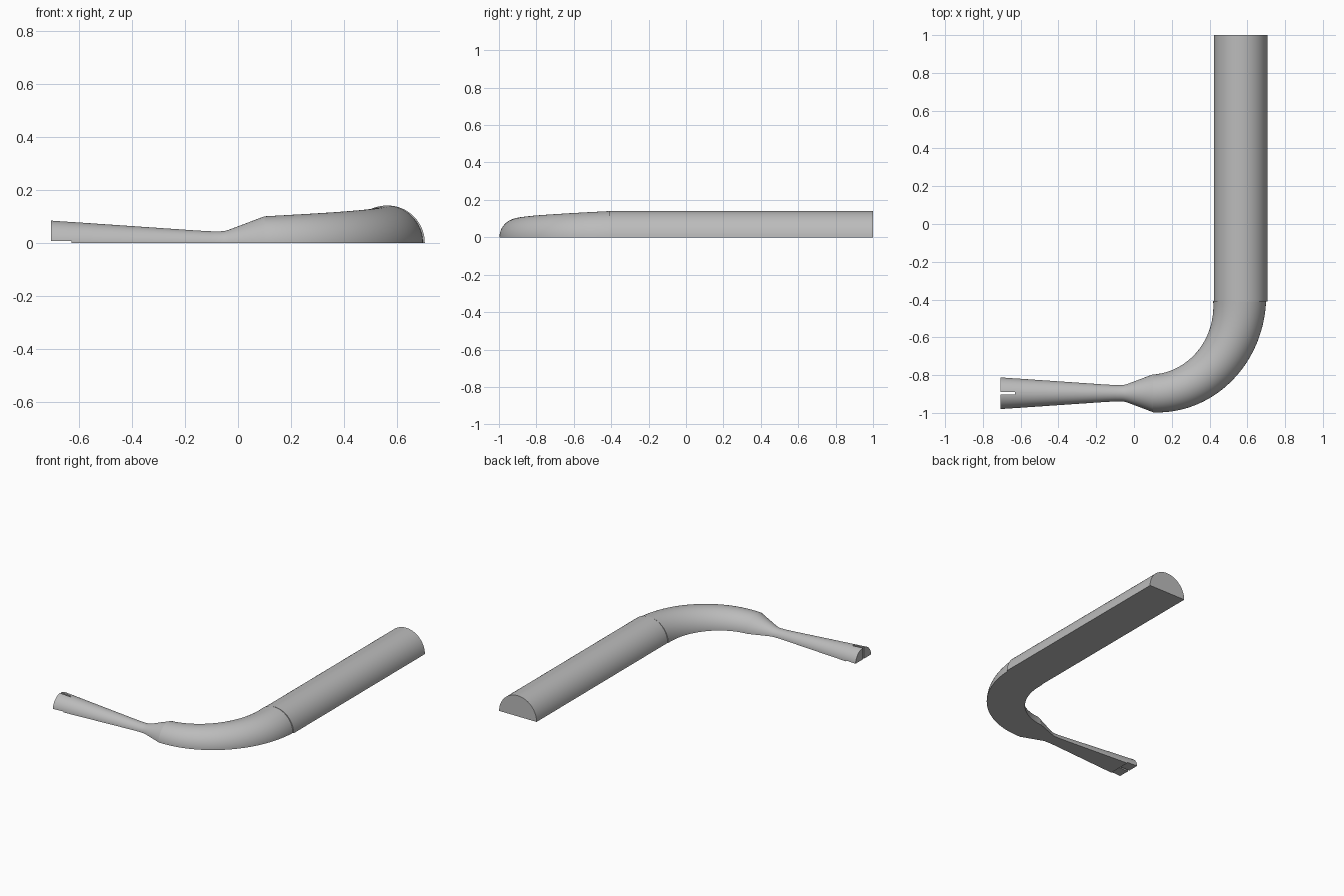
import bpy
import bmesh
from math import sin, cos, pi, radians
from mathutils import Vector

default = bpy.data.objects.get("Cube")
if default:
    bpy.data.objects.remove(default, do_unlink=True)

grey = bpy.data.materials.new("plain_grey")
grey.use_nodes = True
grey.diffuse_color = (0.5, 0.5, 0.5, 1)
grey.node_tree.nodes["Principled BSDF"].inputs["Base Color"].default_value = (0.5, 0.5, 0.5, 1)

SIDES = 40  # segments over each half circle


def half_round(name, stations):
    """Loft half circles; each station is (x, y, travel direction, radius)."""
    bm = bmesh.new()
    rings = []
    for x, y, heading, r in stations:
        across = Vector((sin(heading), -cos(heading), 0))
        ring = []
        for i in range(SIDES + 1):
            a = pi * i / SIDES
            height = Vector((0, 0, r * sin(a)))
            ring.append(bm.verts.new(Vector((x, y, 0)) + across * r * cos(a) + height))
        rings.append(ring)
    # Side walls, including the flat underside
    n = SIDES + 1
    for a, b in zip(rings, rings[1:]):
        for i in range(n):
            j = (i + 1) % n
            bm.faces.new((a[i], a[j], b[j], b[i]))
    bm.faces.new(rings[0])
    bm.faces.new(rings[-1])
    bmesh.ops.recalc_face_normals(bm, faces=bm.faces)
    mesh = bpy.data.meshes.new(name)
    bm.to_mesh(mesh)
    bm.free()
    mesh.materials.append(grey)
    obj = bpy.data.objects.new(name, mesh)
    bpy.context.collection.objects.link(obj)
    return obj


def activate(obj):
    bpy.ops.object.select_all(action="DESELECT")
    obj.select_set(True)
    bpy.context.view_layer.objects.active = obj


def cut_box(obj, center, size):
    """Remove a box from the part, then discard the cutter."""
    bpy.ops.mesh.primitive_cube_add(size=1, location=center)
    cutter = bpy.context.object
    cutter.name = "slot_cutter"
    cutter.hide_render = True
    cutter.scale = size
    cutter.data.materials.append(grey)
    bpy.context.view_layer.update()
    mod = obj.modifiers.new("slot", "BOOLEAN")
    mod.operation = "DIFFERENCE"
    mod.solver = "EXACT"
    mod.object = cutter
    activate(obj)
    bpy.ops.object.modifier_apply(modifier=mod.name)
    bpy.data.objects.remove(cutter, do_unlink=True)


# Long straight bar
bar = half_round("straight_bar", [(0.565, 1, -pi / 2, 0.141), (0.565, -0.41, -pi / 2, 0.141)])

# Tapering quarter bend
bend = []
STEPS = 40
for i in range(STEPS + 1):
    t = i / STEPS
    a = t * pi / 2
    bend.append((0.1 + 0.459 * cos(a), -0.408 - 0.489 * sin(a), -pi / 2 - a, 0.14 - 0.04 * t))
elbow = half_round("tapered_elbow", bend)

# Narrow neck flaring out to the tip
profile = [(0.1, 0.1), (-0.035, 0.049), (-0.05, 0.045), (-0.065, 0.0435),
           (-0.1, 0.0435), (-0.15, 0.046), (-0.707, 0.084)]
tip = half_round("flared_tip", [(x, -0.896, pi, r) for x, r in profile])

# Crossed slots in the end of the tip
cut_box(tip, (-0.68, -0.896, 0.05), (0.1, 0.012, 0.3))
cut_box(tip, (-0.68, -0.896, -0.044), (0.1, 0.4, 0.1))

for part in (bar, elbow, tip):
    activate(part)
    bpy.ops.object.shade_smooth_by_angle(angle=radians(20))
